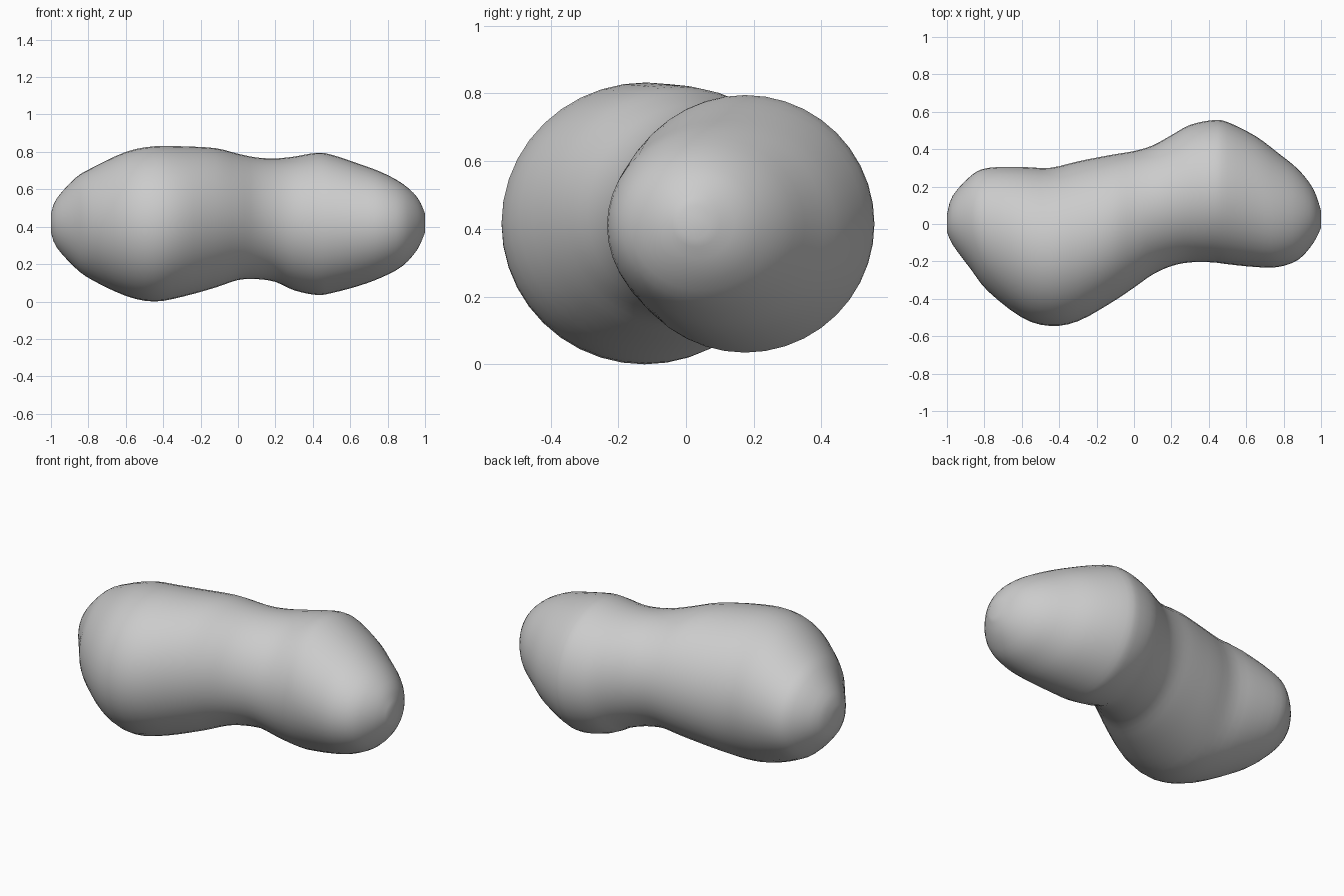
import bpy, bmesh, math

if "Cube" in bpy.data.objects:
    bpy.data.objects.remove(bpy.data.objects["Cube"])

# Oval sections along the length: x, y min, y max, z bottom, z top
SECTIONS = [
    (-1.00, -0.04, 0.05, 0.37, 0.47),
    (-0.97, -0.11, 0.15, 0.29, 0.55),
    (-0.87, -0.245, 0.26, 0.18, 0.66),
    (-0.78, -0.36, 0.30, 0.115, 0.715),
    (-0.60, -0.50, 0.305, 0.03, 0.80),
    (-0.45, -0.545, 0.30, 0.00, 0.83),
    (-0.30, -0.52, 0.335, 0.025, 0.83),
    (-0.12, -0.42, 0.37, 0.075, 0.82),
    (0.00, -0.34, 0.39, 0.115, 0.79),
    (0.10, -0.27, 0.42, 0.12, 0.77),
    (0.20, -0.225, 0.475, 0.105, 0.765),
    (0.30, -0.205, 0.53, 0.06, 0.775),
    (0.42, -0.205, 0.555, 0.035, 0.795),
    (0.50, -0.215, 0.545, 0.045, 0.785),
    (0.65, -0.23, 0.47, 0.085, 0.735),
    (0.77, -0.23, 0.38, 0.13, 0.69),
    (0.88, -0.19, 0.29, 0.19, 0.63),
    (0.96, -0.10, 0.185, 0.28, 0.555),
    (1.00, -0.02, 0.07, 0.37, 0.47),
]
SIDES, STEPS = 40, 3


def smooth_between(a, b, c, d, t):
    """Catmull-Rom blend between b and c."""
    return [q + 0.5 * t * (r - p + t * (2 * p - 5 * q + 4 * r - s + t * (3 * (q - r) + s - p)))
            for p, q, r, s in zip(a, b, c, d)]


# Refine the section list
last = len(SECTIONS) - 1
fine = []
for i in range(last):
    quad = [SECTIONS[min(max(i + k, 0), last)] for k in (-1, 0, 1, 2)]
    fine += [smooth_between(*quad, s / STEPS) for s in range(STEPS)]
fine.append(SECTIONS[-1])

# Loft the rounded body
bm = bmesh.new()
rings = []
for x, y0, y1, z0, z1 in fine:
    ring = []
    for k in range(SIDES):
        a = 2 * math.pi * k / SIDES
        ring.append(bm.verts.new((x, (y0 + y1) / 2 + (y1 - y0) / 2 * math.cos(a),
                                  (z0 + z1) / 2 + (z1 - z0) / 2 * math.sin(a))))
    rings.append(ring)
for r, s in zip(rings, rings[1:]):
    for k in range(SIDES):
        n = (k + 1) % SIDES
        bm.faces.new((r[k], r[n], s[n], s[k]))
bm.faces.new(rings[0])
bm.faces.new(rings[-1])
bmesh.ops.recalc_face_normals(bm, faces=bm.faces)
for f in bm.faces:
    f.smooth = True

mesh = bpy.data.meshes.new("blob_body")
bm.to_mesh(mesh)
bm.free()
bpy.context.collection.objects.link(bpy.data.objects.new("blob_body", mesh))
